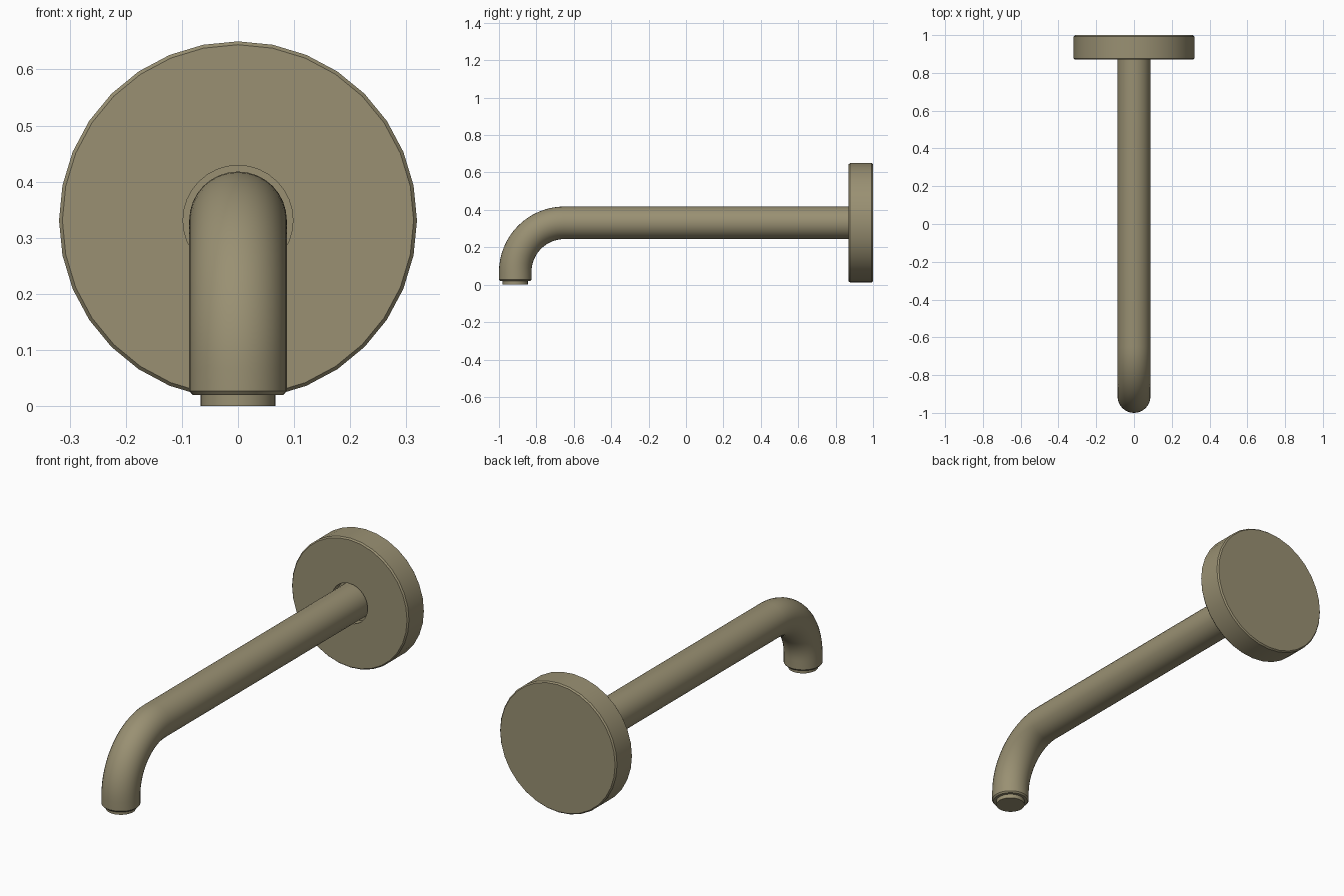
import bpy, math
from mathutils import Vector

cube = bpy.data.objects.get("Cube")
if cube:
    bpy.data.objects.remove(cube, do_unlink=True)

# Brushed metal colour
metal = bpy.data.materials.new("brushed_bronze")
metal.use_nodes = True
colour = (0.32, 0.28, 0.17, 1)
metal.diffuse_color = colour
metal.node_tree.nodes["Principled BSDF"].inputs["Base Color"].default_value = colour

X = Vector((1, 0, 0))


def loft(name, rings, sides):
    """Skin circles given as (centre, radius, axis); cap both ends."""
    verts, faces = [], []
    for centre, radius, axis in rings:
        up = axis.cross(X)
        for i in range(sides):
            a = math.tau * i / sides
            verts.append(centre + radius * (math.cos(a) * X + math.sin(a) * up))
    for r in range(len(rings) - 1):
        for i in range(sides):
            j = (i + 1) % sides
            a, b = r * sides, (r + 1) * sides
            faces.append((a + i, a + j, b + j, b + i))
    last = (len(rings) - 1) * sides
    faces.append(tuple(reversed(range(sides))))
    faces.append(tuple(range(last, last + sides)))
    mesh = bpy.data.meshes.new(name)
    mesh.from_pydata(verts, [], faces)
    mesh.materials.append(metal)
    obj = bpy.data.objects.new(name, mesh)
    bpy.context.collection.objects.link(obj)
    bpy.ops.object.select_all(action="DESELECT")
    obj.select_set(True)
    bpy.context.view_layer.objects.active = obj
    bpy.ops.object.mode_set(mode="EDIT")
    bpy.ops.mesh.select_all(action="SELECT")
    bpy.ops.mesh.normals_make_consistent(inside=False)
    bpy.ops.object.mode_set(mode="OBJECT")
    bpy.ops.object.shade_smooth_by_angle(angle=math.radians(30))
    return obj


AXIS_Z = 0.331     # height of the horizontal arm
TUBE_R = 0.087
BEND_R = 0.263
TIP_Y = -1 + TUBE_R
BACK = Vector((0, 1, 0))
DOWN = Vector((0, 0, -1))

# Wall flange: chamfered disc with a shallow clearance recess around the arm
profile = [(0.313, 1.0), (0.319, 0.993), (0.319, 0.877), (0.313, 0.87),
           (0.098, 0.87), (0.098, 0.91)]
loft("wall_flange",
     [(Vector((0, y, AXIS_Z)), r, BACK) for r, y in profile], 32)

# Spout: straight arm, quarter bend, short drop with a chamfered lip
rings = [(Vector((0, 0.92, AXIS_Z)), TUBE_R, -BACK)]
pivot = Vector((0, TIP_Y + BEND_R, AXIS_Z - BEND_R))
STEPS = 16
for k in range(STEPS + 1):
    a = math.pi / 2 * k / STEPS
    out = Vector((0, -math.sin(a), math.cos(a)))
    along = Vector((0, -math.cos(a), -math.sin(a)))
    rings.append((pivot + BEND_R * out, TUBE_R, along))
for r, z in [(TUBE_R, 0.027), (TUBE_R - 0.006, 0.02)]:
    rings.append((Vector((0, TIP_Y, z)), r, DOWN))
loft("spout_tube", rings, 32)

# Aerator nozzle under the outlet
loft("aerator_nozzle",
     [(Vector((0, TIP_Y, z)), 0.067, DOWN) for z in (0.03, 0)], 32)
